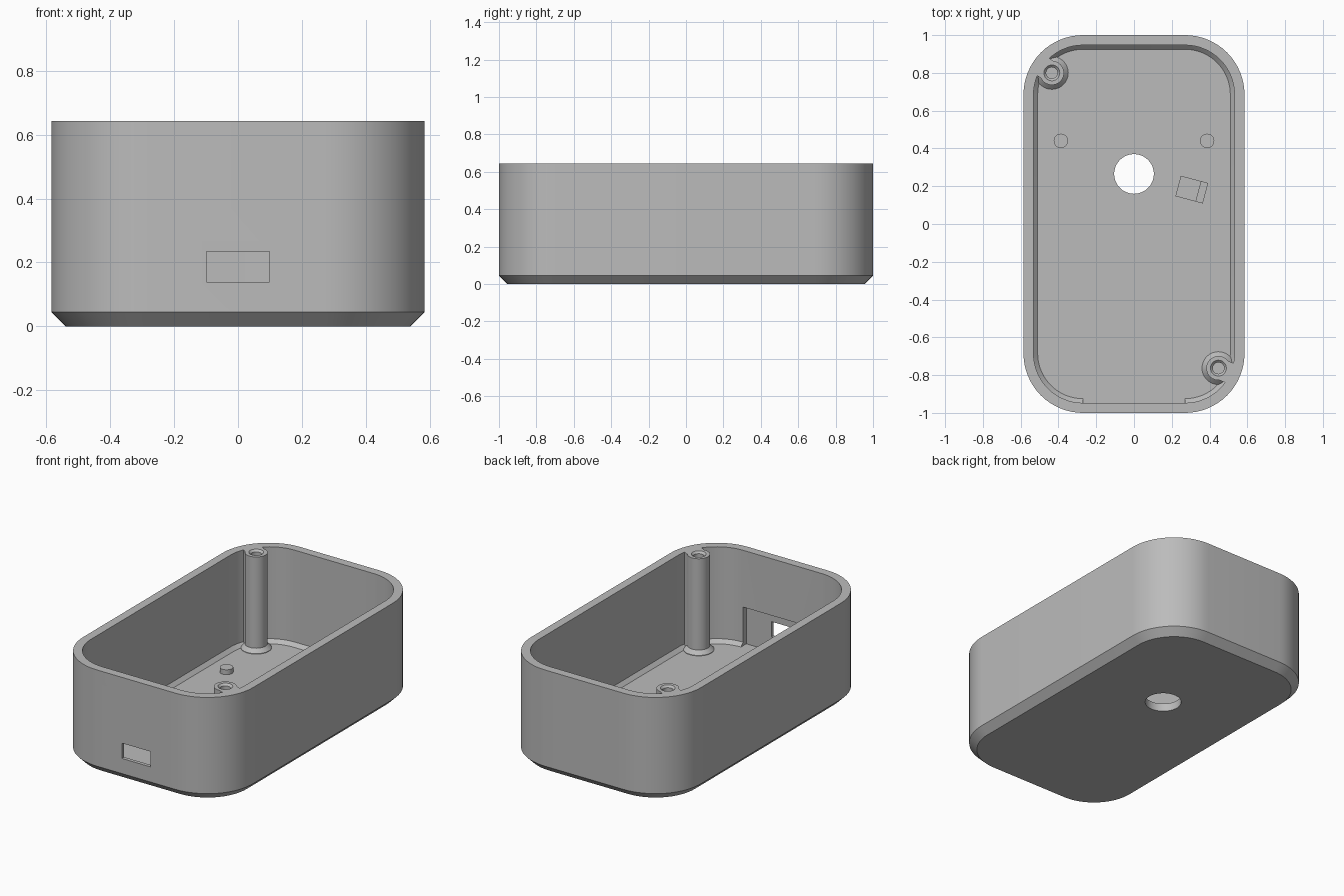
import bpy, bmesh, math
from mathutils import Matrix

if "Cube" in bpy.data.objects:
    bpy.data.objects.remove(bpy.data.objects["Cube"])

HX, HY, TOP, FLOOR = 0.585, 1.0, 0.643, 0.05   # outer half sizes, rim and floor heights
R, WALL, CH, FIL = 0.315, 0.053, 0.045, 0.022  # corner radius, wall, outer and inner chamfers

grey = bpy.data.materials.new("plain grey")
grey.diffuse_color = (0.5, 0.5, 0.5, 1)
grey.use_nodes = True
grey.node_tree.nodes["Principled BSDF"].inputs["Base Color"].default_value = grey.diffuse_color


def rounded(inset, seg=16):
    """Rounded rectangle outline, moved inwards by inset."""
    r, pts = R - inset, []
    for k, (sx, sy) in enumerate([(1, 1), (-1, 1), (-1, -1), (1, -1)]):
        for i in range(seg + 1):
            a = math.pi / 2 * (k + i / seg)
            pts.append((sx * (HX - R) + r * math.cos(a), sy * (HY - R) + r * math.sin(a)))
    return pts


def circle(x, y, r, n=40):
    return [(x + r * math.cos(2 * math.pi * i / n), y + r * math.sin(2 * math.pi * i / n))
            for i in range(n)]


def loft(name, sections):
    """Closed solid through a list of (outline, height)."""
    bm = bmesh.new()
    rings = [[bm.verts.new((x, y, z)) for x, y in pts] for pts, z in sections]
    n = len(rings[0])
    for a, b in zip(rings, rings[1:]):
        for i in range(n):
            j = (i + 1) % n
            bm.faces.new((a[i], a[j], b[j], b[i]))
    bm.faces.new(rings[0][::-1])
    bm.faces.new(rings[-1])
    bmesh.ops.recalc_face_normals(bm, faces=bm.faces)
    return finish(name, bm)


def box(name, lo, hi, place=Matrix()):
    bm = bmesh.new()
    bmesh.ops.create_cube(bm, size=1)
    for v in bm.verts:
        v.co = [l + (c + 0.5) * (h - l) for c, l, h in zip(v.co, lo, hi)]
    bm.transform(place)
    return finish(name, bm)


def finish(name, bm):
    me = bpy.data.meshes.new(name)
    bm.to_mesh(me)
    bm.free()
    me.materials.append(grey)
    ob = bpy.data.objects.new(name, me)
    bpy.context.collection.objects.link(ob)
    return ob


def combine(target, tool, op):
    """Apply a boolean and remove the tool."""
    bpy.context.view_layer.objects.active = target
    m = target.modifiers.new(op, 'BOOLEAN')
    m.operation, m.solver, m.object = op, 'EXACT', tool
    bpy.ops.object.modifier_apply(modifier=m.name)
    bpy.data.objects.remove(tool)


# Tray: chamfered outside, rim, inner wall, chamfered floor
tray = loft("enclosure_tray", [
    (rounded(CH), 0), (rounded(0), CH), (rounded(0), TOP), (rounded(WALL), TOP),
    (rounded(WALL), FLOOR + FIL), (rounded(WALL + FIL), FLOOR)])

# Screw posts joined to two opposite corners, with flared feet
posts = [(-0.435, 0.80), (0.447, -0.763)]
for x, y in posts:
    sx, sy = math.copysign(1, x), math.copysign(1, y)
    out = math.atan2(y - sy * (HY - R), x - sx * (HX - R))
    combine(tray, loft("screw_post", [
        (circle(x, y, 0.087), 0.03), (circle(x, y, 0.087), FLOOR + 0.003),
        (circle(x, y, 0.064), FLOOR + 0.026), (circle(x, y, 0.064), TOP)]), 'UNION')
    place = Matrix.Translation((x, y, 0)) @ Matrix.Rotation(out, 4, 'Z')
    combine(tray, box("post_web", (0, -0.056, 0.03), (0.08, 0.056, TOP), place), 'UNION')

# Countersunk screw holes
for x, y in posts:
    combine(tray, loft("screw_hole", [
        (circle(x, y, 0.03), 0.34), (circle(x, y, 0.03), TOP - 0.012),
        (circle(x, y, 0.042), TOP), (circle(x, y, 0.042), TOP + 0.1)]), 'DIFFERENCE')

# Round floor opening, thinned front wall and port opening
combine(tray, loft("floor_opening", [(circle(0, 0.265, 0.105, 64), -0.1),
                                     (circle(0, 0.265, 0.105, 64), 0.2)]), 'DIFFERENCE')
combine(tray, box("port_recess", (-0.27, -0.978, FLOOR), (0.27, -0.90, 0.29)), 'DIFFERENCE')
combine(tray, box("port_opening", (-0.098, -1.1, 0.139), (0.098, -0.9, 0.234)), 'DIFFERENCE')

# Locating pegs on the floor
for side in (-1, 1):
    c = circle(side * 0.387, 0.44, 0.038, 32)
    combine(tray, loft("locating_peg", [(c, 0.03), (c, FLOOR + 0.03)]), 'UNION')

# Stepped, turned rest on the floor
turn = Matrix.Translation((0.306, 0.182, 0)) @ Matrix.Rotation(math.radians(-15), 4, 'Z')
combine(tray, box("rest_ledge", (-0.075, -0.056, 0.03), (0.04, 0.056, FLOOR + 0.03), turn), 'UNION')
combine(tray, box("rest_stop", (0.035, -0.056, 0.03), (0.075, 0.056, FLOOR + 0.07), turn), 'UNION')

# Smooth round walls, keep the edges crisp
bpy.ops.object.select_all(action='DESELECT')
tray.select_set(True)
bpy.context.view_layer.objects.active = tray
bpy.ops.object.shade_smooth_by_angle(angle=math.radians(30))
